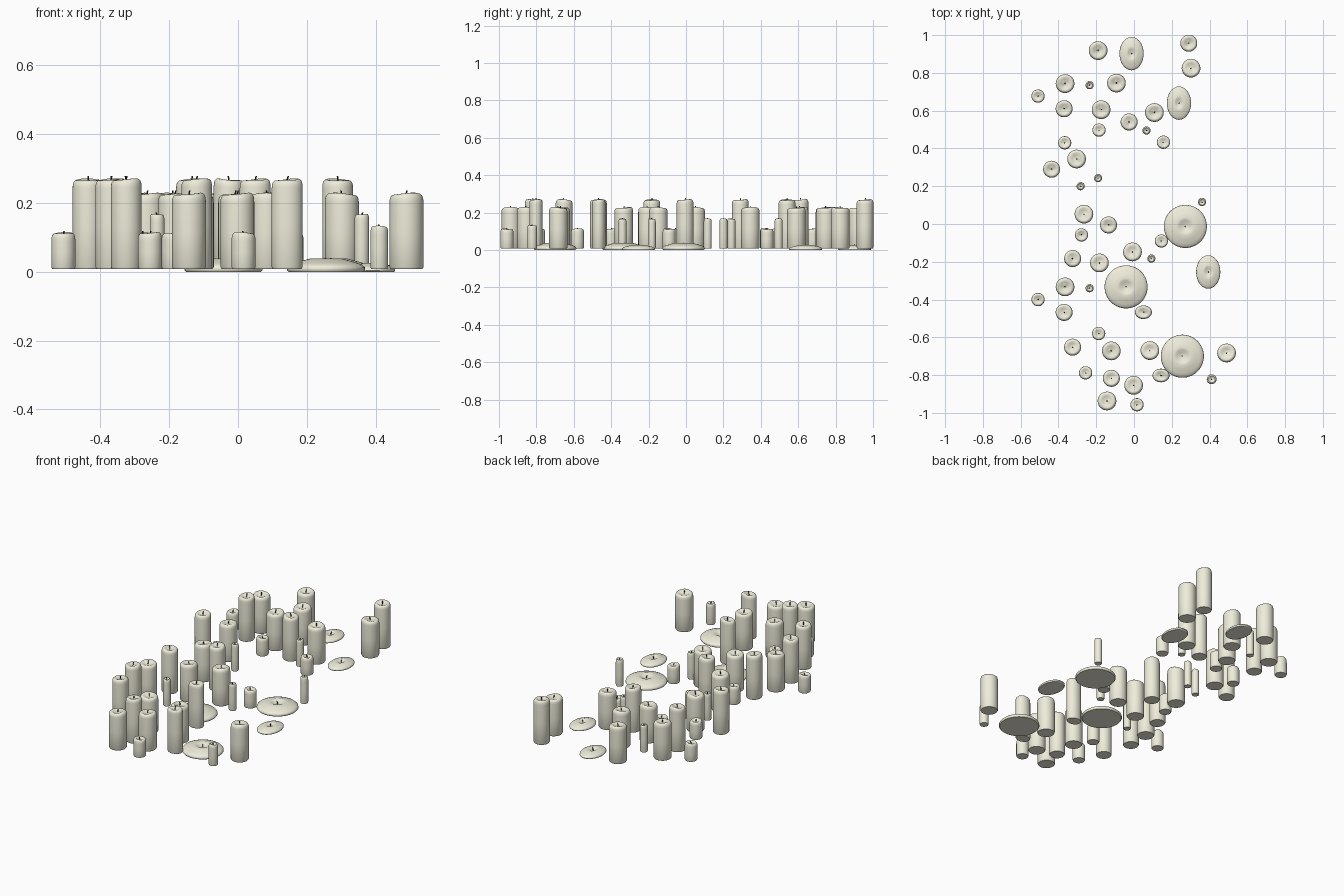
import bpy, bmesh, math, random
from mathutils import Vector

if "Cube" in bpy.data.objects:
    bpy.data.objects.remove(bpy.data.objects["Cube"])

random.seed(4)

def material(name, col):
    m = bpy.data.materials.new(name)
    m.diffuse_color = col
    m.use_nodes = True
    m.node_tree.nodes["Principled BSDF"].inputs["Base Color"].default_value = m.diffuse_color
    return m

WAX = material("wax", (0.86, 0.84, 0.70, 1))
WICK = material("wick", (0.03, 0.03, 0.03, 1))

def ring(bm, c, rx, ry, z, n, wobble=None):
    vs = []
    for i in range(n):
        a = 2 * math.pi * i / n
        dz = wobble(a) if wobble else 0
        vs.append(bm.verts.new((c[0] + rx * math.cos(a), c[1] + ry * math.sin(a), z + dz)))
    return vs

def skin(bm, rings, mat):
    n = len(rings[0])
    for a, b in zip(rings, rings[1:]):
        for i in range(n):
            j = (i + 1) % n
            bm.faces.new((a[i], a[j], b[j], b[i])).material_index = mat
    bm.faces.new(rings[0][::-1]).material_index = mat
    bm.faces.new(rings[-1]).material_index = mat

def make_mesh(name, profile, top, squash=1, wick_len=0.02, tilt=0.0, n=32):
    """Revolved wax body (optionally oval, with an uneven rim) plus a bent wick."""
    bm = bmesh.new()
    h = max(p[1] for p in profile)
    def wob(z):
        k = tilt * max(0, (z - h * 0.85) / (h * 0.15))
        return lambda a: k * (math.cos(a - 0.6) + 0.4 * math.sin(2 * a))
    skin(bm, [ring(bm, (0, 0), r, r * squash, z, n, wob(z)) for r, z in profile], 0)
    # wick
    path = [(0, 0, top - 0.003), (0.001, 0, top + wick_len * 0.6), (0.003, 0.001, top + wick_len)]
    skin(bm, [ring(bm, p, 0.0022, 0.0022, p[2], 8) for p in path], 1)
    bmesh.ops.recalc_face_normals(bm, faces=bm.faces)
    for f in bm.faces:
        f.smooth = True
    for e in bm.edges:
        if len(e.link_faces) == 2 and e.calc_face_angle() > math.radians(50):
            e.smooth = False
    me = bpy.data.meshes.new(name)
    bm.to_mesh(me)
    bm.free()
    me.materials.append(WAX)
    me.materials.append(WICK)
    return me

def candle(name, r, h, squash=1):
    prof = [(r * .93, .008), (r, .014), (r, h * .5), (r, h - .024), (r * .985, h - .014),
            (r * .93, h - .006), (r * .82, h - .001), (r * .7, h), (r * .5, h - .004),
            (r * .25, h - .007), (r * .05, h - .008)]
    return make_mesh(name, prof, h - .008, squash, .018 if r > .04 else .013, r * .06)

def puddle(name, r, h, squash=1):
    prof = [(r * .96, 0), (r, h * .15), (r * .99, h * .35), (r * .93, h * .52), (r * .8, h * .68),
            (r * .6, h * .85), (r * .42, h), (r * .3, h * .95), (r * .18, h * .72), (r * .02, h * .65)]
    return make_mesh(name, prof, h * .65, squash, .016, 0, 48)

def place(me, spots, spin=True):
    for i, (x, y) in enumerate(spots):
        ob = bpy.data.objects.new(f"{me.name}_{i + 1}", me)
        ob.location = (x, y, 0)
        ob.rotation_euler.z = random.uniform(0, 6.28) if spin else 0
        bpy.context.collection.objects.link(ob)

# tall pillars
place(candle("tall_candle", .045, .268),
      [(.29, .957), (-.37, .61), (-.026, .54), (-.436, .29), (-.135, -.005), (-.325, -.183),
       (-.37, -.468), (-.325, -.652), (-.12, -.817)])
# squeezed tall pillars
place(candle("oval_candle", .045, .268, .8), [(.05, -.467), (.143, -.802)], False)
# wide pillars
place(candle("wide_candle", .0495, .226),
      [(-.19, .918), (.302, .825), (-.365, .743), (-.093, .746), (-.174, .605), (.108, .59),
       (-.304, .344), (-.265, .052), (-.008, -.148), (-.183, -.206), (-.365, -.333),
       (-.12, -.672), (.084, -.67), (.49, -.683), (-.002, -.854), (-.143, -.937)])
# short stubs
place(candle("short_candle", .035, .113),
      [(-.508, .677), (-.185, .497), (-.367, .43), (.156, .433), (-.278, -.058), (.145, -.09),
       (-.508, -.4), (-.187, -.58), (-.256, -.788), (.016, -.957)])
# thin tapers
place(candle("thin_candle", .0215, .167),
      [(-.235, .735), (.066, .495), (-.19, .243), (-.283, .2), (.36, .116), (.092, -.183),
       (-.235, -.34)])
place(candle("small_candle", .026, .132), [(.411, -.822)])
# melted round and oval puddles
place(puddle("melted_round", .114, .038), [(.272, -.013), (-.042, -.333), (.256, -.7)])
place(puddle("melted_oval", .064, .026, 1.38), [(-.013, .902), (.238, .64), (.393, -.254)], False)
